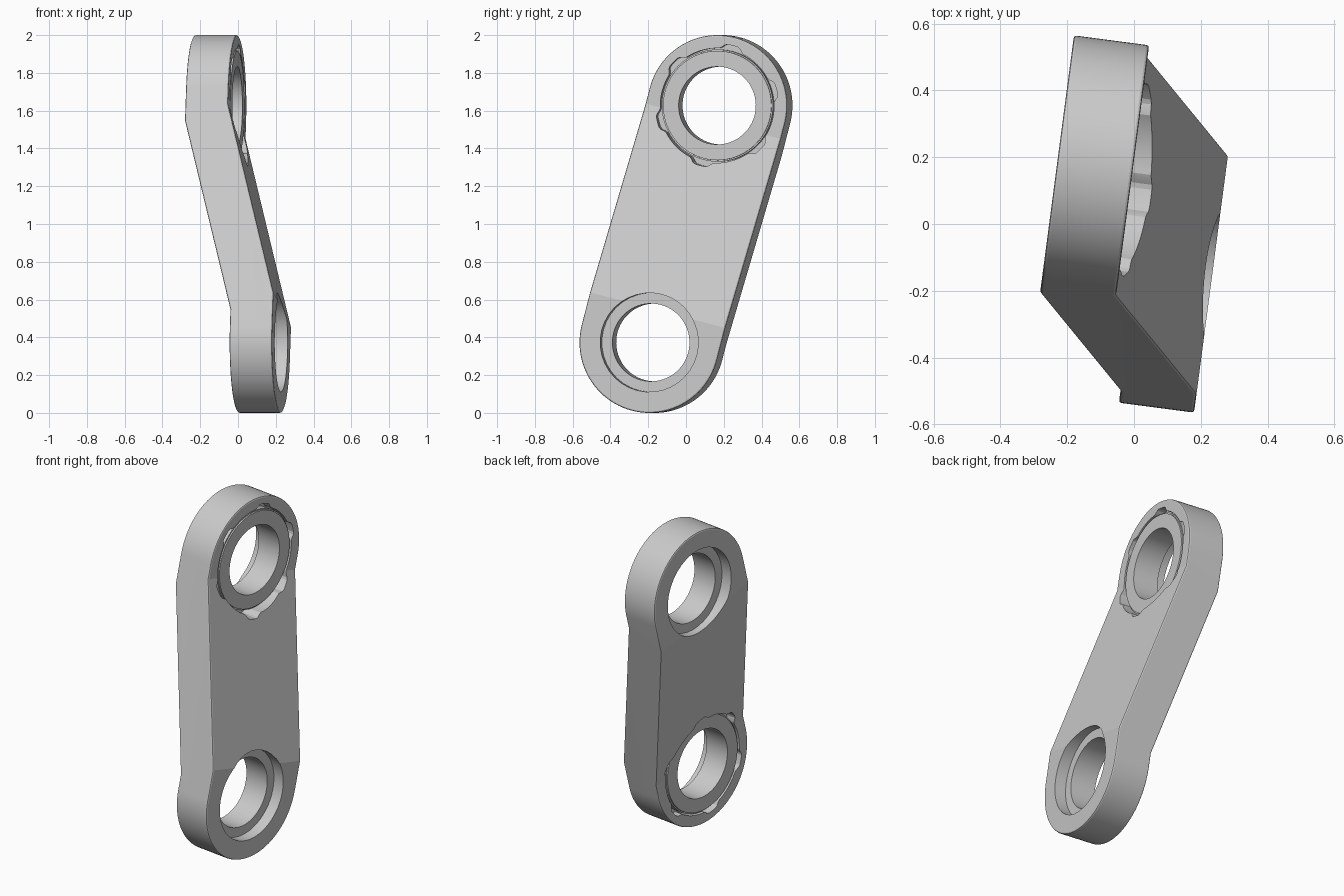
import bpy, bmesh, math
from mathutils import Matrix, Vector

if "Cube" in bpy.data.objects:
    bpy.data.objects.remove(bpy.data.objects["Cube"])

# Local frame: x = across the link, y = along the link, z = hole axis
L, R = 0.648, 0.373
IN, OUT = 0.025, 0.252      # inner and outer plane of each offset end
TILT, TURN = math.radians(14.6), math.radians(7.5)


def prism(name, pts, z0, z1, top_scale=1.0, centre=(0, 0), flip=False, along_x=False):
    """Extrude a 2D outline; flip turns it half round the x axis."""
    bm = bmesh.new()
    rings = []
    for z, s in ((z0, 1.0), (z1, top_scale)):
        ring = []
        for a, b in pts:
            x, y = centre[0] + a * s, centre[1] + b * s
            co = Vector((z, x, y)) if along_x else Vector((x, y, z))
            if flip:
                co = Vector((co.x, -co.y, -co.z))
            ring.append(bm.verts.new(co))
        rings.append(ring)
    n = len(pts)
    bm.faces.new(rings[0][::-1])
    bm.faces.new(rings[1])
    for i in range(n):
        j = (i + 1) % n
        bm.faces.new((rings[0][i], rings[0][j], rings[1][j], rings[1][i]))
    bmesh.ops.recalc_face_normals(bm, faces=bm.faces)
    me = bpy.data.meshes.new(name)
    bm.to_mesh(me)
    bm.free()
    ob = bpy.data.objects.new(name, me)
    bpy.context.collection.objects.link(ob)
    return ob


def circle(r, n):
    return [(r * math.cos(math.tau * i / n), r * math.sin(math.tau * i / n)) for i in range(n)]


helpers = []


def combine(target, tool, operation):
    m = target.modifiers.new(tool.name, 'BOOLEAN')
    m.operation = operation
    m.solver = 'EXACT'
    m.object = tool
    tool.hide_render = True
    helpers.append(tool)


# Cranked side profile, trimmed to a stadium outline
profile = [(1.2, -OUT), (1.2, -IN), (0.562, -IN), (-0.471, OUT),
           (-1.2, OUT), (-1.2, IN), (-0.562, IN), (0.471, -OUT)]
link = prism("offset_link", profile, -1, 1, along_x=True)
stadium = []
for k, sign in ((0, 1), (1, -1)):
    for i in range(49):
        a = math.pi * (k + i / 48)
        stadium.append((R * math.cos(a), sign * L + R * math.sin(a)))
combine(link, prism("outline_trim", stadium, -1, 1), 'INTERSECT')

# Softened rim
bev = link.modifiers.new("rim_bevel", 'BEVEL')
bev.width = 0.008
bev.segments = 2
bev.limit_method = 'ANGLE'
bev.angle_limit = math.radians(40)

# Pocket outline with six notches
notched = []
for i in range(144):
    deg = i * 2.5
    off = abs((deg - 30 + 30) % 60 - 30)
    r = 0.304 + 0.024 * max(0.0, min(1.0, (11.5 - off) / 5))
    a = math.radians(deg)
    notched.append((r * math.cos(a), r * math.sin(a)))

# Each end: notched pocket, raised ring, counterbore behind, through hole
for end, flip in (("upper", False), ("lower", True)):
    c = (0, L)
    combine(link, prism(end + "_pocket", notched, -IN - 0.05, 0.2, centre=c, flip=flip), 'DIFFERENCE')
    combine(link, prism(end + "_ring", circle(0.297, 72), -0.14, -IN - 0.008, centre=c, flip=flip), 'UNION')
    combine(link, prism(end + "_ring_lip", circle(0.2965, 72), -0.12, -IN, 0.975, c, flip), 'UNION')
    combine(link, prism(end + "_counterbore", circle(0.262, 36), -0.4, -OUT + 0.07, centre=c, flip=flip), 'DIFFERENCE')
    combine(link, prism(end + "_hole", circle(0.206, 64), -0.5, 0.3, centre=c, flip=flip), 'DIFFERENCE')

# Bake the cuts and drop the helpers
bpy.context.view_layer.update()
dg = bpy.context.evaluated_depsgraph_get()
mesh = bpy.data.meshes.new_from_object(link.evaluated_get(dg))
link.modifiers.clear()
link.data = mesh
for h in helpers:
    bpy.data.objects.remove(h, do_unlink=True)

# Stand the link in its leaning pose
s, c = math.sin(TURN), math.cos(TURN)
e1, e2, up = Vector((c, -s, 0)), Vector((s, c, 0)), Vector((0, 0, 1))
ax = e2 * math.cos(TILT) - up * math.sin(TILT)
ay = e2 * math.sin(TILT) + up * math.cos(TILT)
mesh.transform(Matrix((ax, ay, e1)).transposed().to_4x4())
mesh.transform(Matrix.Translation((0, 0, 1)))

# Single grey metal colour
grey = bpy.data.materials.new("grey_metal")
grey.diffuse_color = (0.6, 0.6, 0.6, 1)
grey.use_nodes = True
grey.node_tree.nodes["Principled BSDF"].inputs["Base Color"].default_value = grey.diffuse_color
mesh.materials.clear()
mesh.materials.append(grey)
for p in mesh.polygons:
    p.material_index = 0

# Smooth round walls, crisp edges
bpy.context.view_layer.objects.active = link
link.select_set(True)
bpy.ops.object.shade_smooth_by_angle(angle=math.radians(14))
